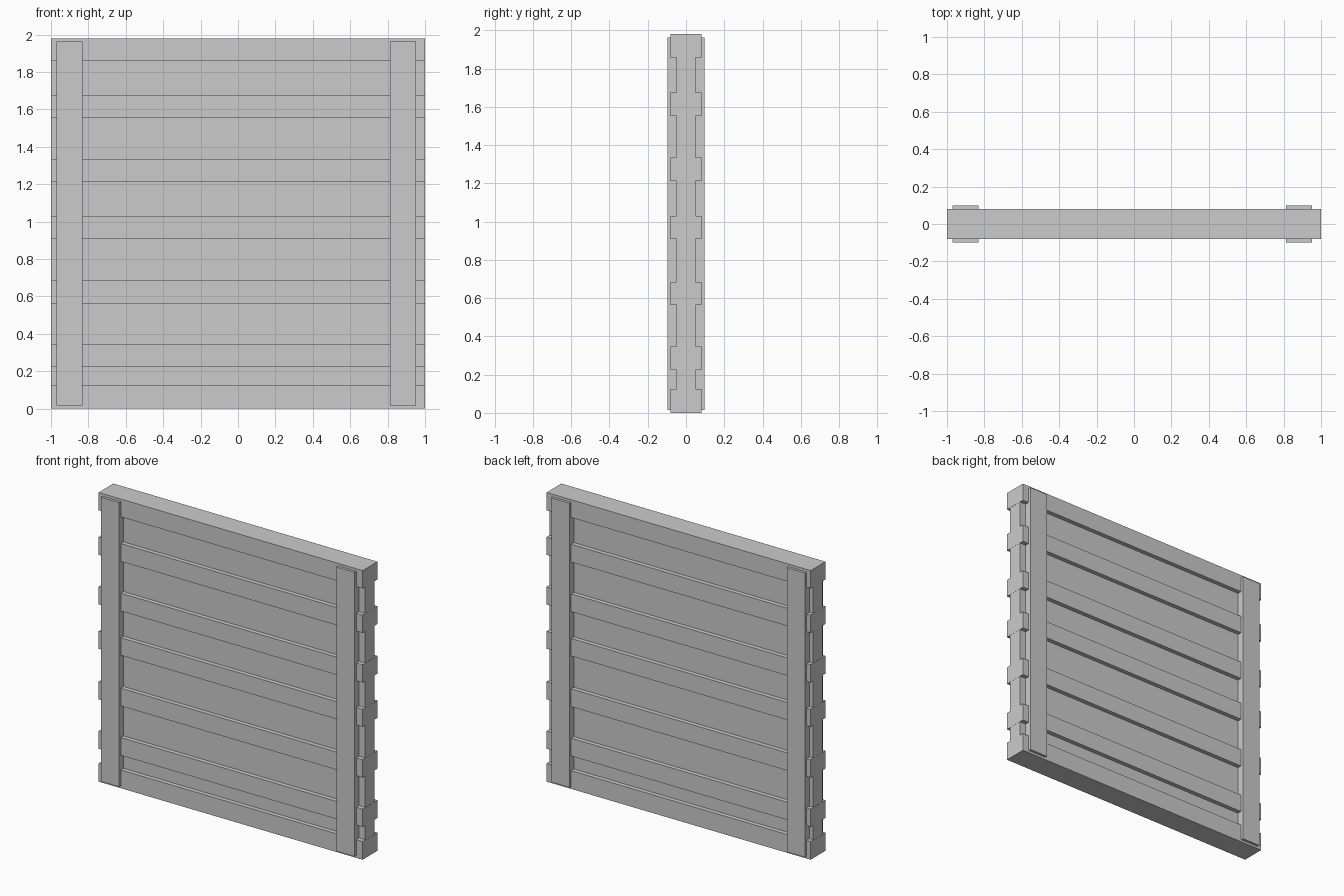
import bpy

if "Cube" in bpy.data.objects:
    bpy.data.objects.remove(bpy.data.objects["Cube"])


def box(name, x, y, z):
    """Axis-aligned box from (min, max) ranges."""
    bpy.ops.mesh.primitive_cube_add(
        size=1, location=[(a + b) / 2 for a, b in (x, y, z)])
    ob = bpy.context.object
    ob.name = name
    ob.scale = [b - a for a, b in (x, y, z)]
    bpy.ops.object.transform_apply(location=False, rotation=False, scale=True)
    return ob


# Core panel, just inside the plank ends
box("core_panel", (-0.999, 0.999), (-0.05, 0.05), (0.01, 1.965))

# Horizontal planks, unevenly spaced, proud of the panel on both sides
planks = [(0.0, 0.125), (0.225, 0.347), (0.563, 0.685), (0.91, 1.03),
          (1.213, 1.335), (1.553, 1.675), (1.858, 1.98)]
for i, z in enumerate(planks):
    box(f"horizontal_plank_{i + 1}", (-1, 1), (-0.08, 0.08), z)

# Upright boards that clamp the planks near each end
for side, x in (("left", (-0.97, -0.832)), ("right", (0.814, 0.952))):
    box(f"upright_board_{side}", x, (-0.098, 0.098), (0.016, 1.962))
